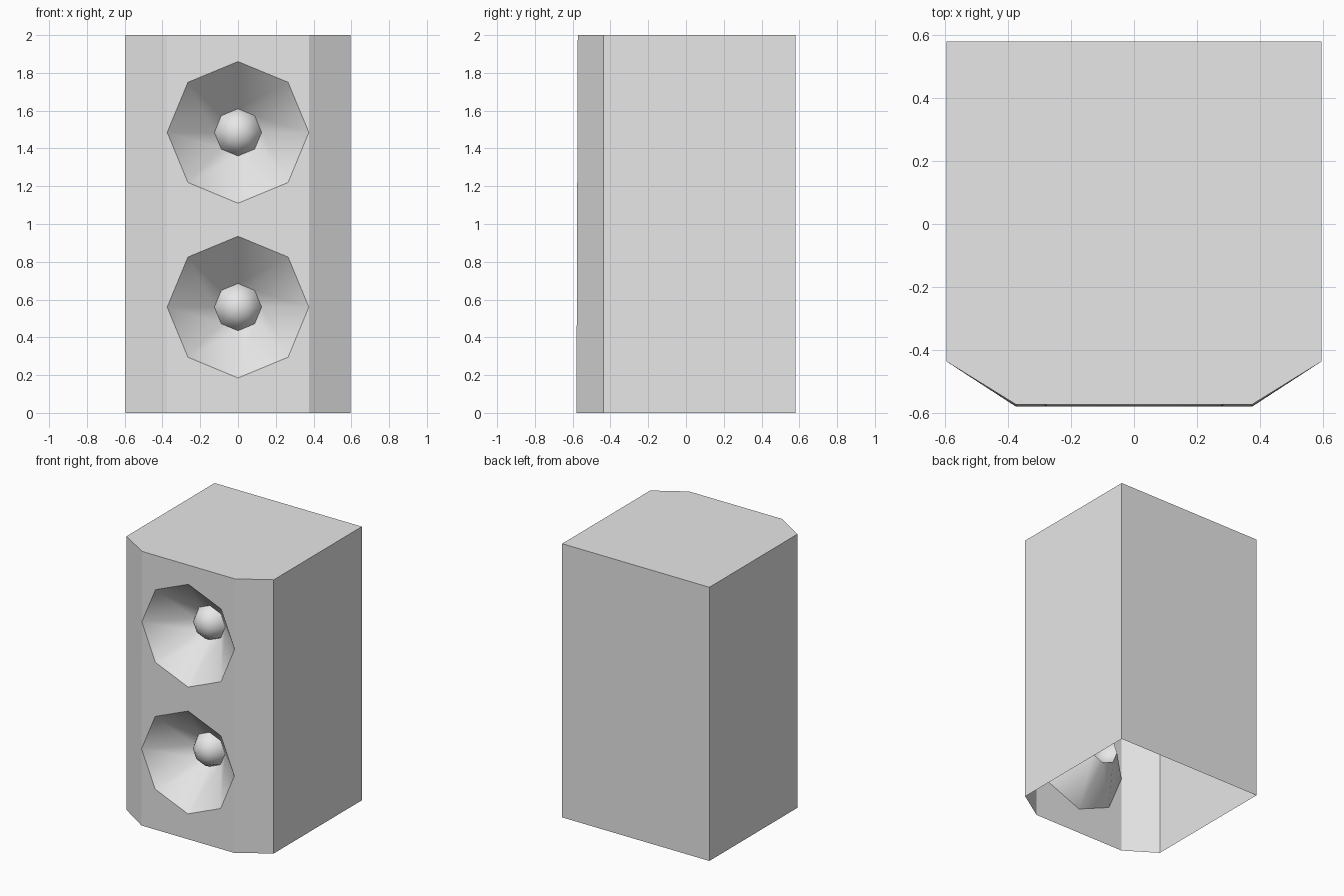
import bpy, bmesh
from math import sin, cos, radians

cube = bpy.data.objects.get("Cube")
if cube:
    bpy.data.objects.remove(cube, do_unlink=True)

HALF_W, BACK, SHOULDER, HEIGHT = 0.595, 0.58, -0.437, 2.0
PANEL = 0.375                 # half width of the front panel and horn radius
CAP_R, DEPTH = 0.125, 0.25    # dust cap radius and horn depth
CENTRES = {"lower": 0.56, "upper": 1.485}

grey = bpy.data.materials.new("light grey")
grey.use_nodes = True
grey.diffuse_color = (0.8, 0.8, 0.8, 1)
grey.node_tree.nodes["Principled BSDF"].inputs["Base Color"].default_value = (0.8, 0.8, 0.8, 1)


def front(x, z):
    """Point on the very slightly leaning front panel."""
    return (x, -0.58 + 0.0035 * z, z)


def arc(z, r, angles):
    return [(r * cos(radians(a)), z + r * sin(radians(a))) for a in angles]


def make(name, polygons, smooth=False):
    bm = bmesh.new()
    for poly in polygons:
        bm.faces.new([bm.verts.new(p) for p in poly])
    bmesh.ops.remove_doubles(bm, verts=bm.verts, dist=0.0005)
    for f in bm.faces:
        f.smooth = smooth
    mesh = bpy.data.meshes.new(name)
    bm.to_mesh(mesh)
    bm.free()
    mesh.materials.append(grey)
    obj = bpy.data.objects.new(name, mesh)
    bpy.context.collection.objects.link(obj)
    return obj


def loft(rings):
    """Quads between consecutive eight-sided rings, facing the front."""
    n = len(rings[0])
    return [(a[i], a[(i + 1) % n], b[(i + 1) % n], b[i])
            for a, b in zip(rings, rings[1:]) for i in range(n)]


# Cabinet: front panel strips with octagonal openings
polys = []
chain = [(-PANEL, 0), (PANEL, 0)]
for z in CENTRES.values():
    polys.append([front(*p) for p in chain + arc(z, PANEL, range(0, -181, -45))])
    chain = arc(z, PANEL, range(180, -1, -45))
polys.append([front(*p) for p in chain + [(PANEL, HEIGHT), (-PANEL, HEIGHT)]])

# Cabinet: mirrored bevelled corners and sides
edge = [front(PANEL, z) for z in (HEIGHT, *reversed(CENTRES.values()), 0)]
corner = edge + [(HALF_W, SHOULDER, 0), (HALF_W, SHOULDER, HEIGHT)]
side = [(HALF_W, SHOULDER, 0), (HALF_W, BACK, 0),
        (HALF_W, BACK, HEIGHT), (HALF_W, SHOULDER, HEIGHT)]
for poly in (corner, side):
    polys.append(poly)
    polys.append([(-x, y, z) for x, y, z in reversed(poly)])

# Cabinet: back and top, with the underside left open
polys.append([(HALF_W, BACK, 0), (-HALF_W, BACK, 0),
              (-HALF_W, BACK, HEIGHT), (HALF_W, BACK, HEIGHT)])
half = [front(PANEL, HEIGHT), (HALF_W, SHOULDER, HEIGHT), (HALF_W, BACK, HEIGHT)]
polys.append(half + [(-x, y, z) for x, y, z in reversed(half)])
make("cabinet", polys)

# Speaker horns and domed dust caps
TURN = range(0, 360, 45)
for level, z in CENTRES.items():
    y0 = front(0, z)[1]

    def ring(r, depth):
        return [(x, y0 + depth, h) for x, h in arc(z, r, TURN)]

    rim = [front(*p) for p in arc(z, PANEL, TURN)]
    make(level + "_horn", loft([rim, ring(CAP_R, DEPTH)]), smooth=True)
    steps = [ring(CAP_R, DEPTH), ring(0.1, 0.2), ring(0.055, 0.165)]
    tip = (0, y0 + 0.155, z)
    last = steps[-1]
    cap = [(last[i], last[(i + 1) % 8], tip) for i in range(8)]
    make(level + "_dust_cap", loft(steps) + cap, smooth=True)
